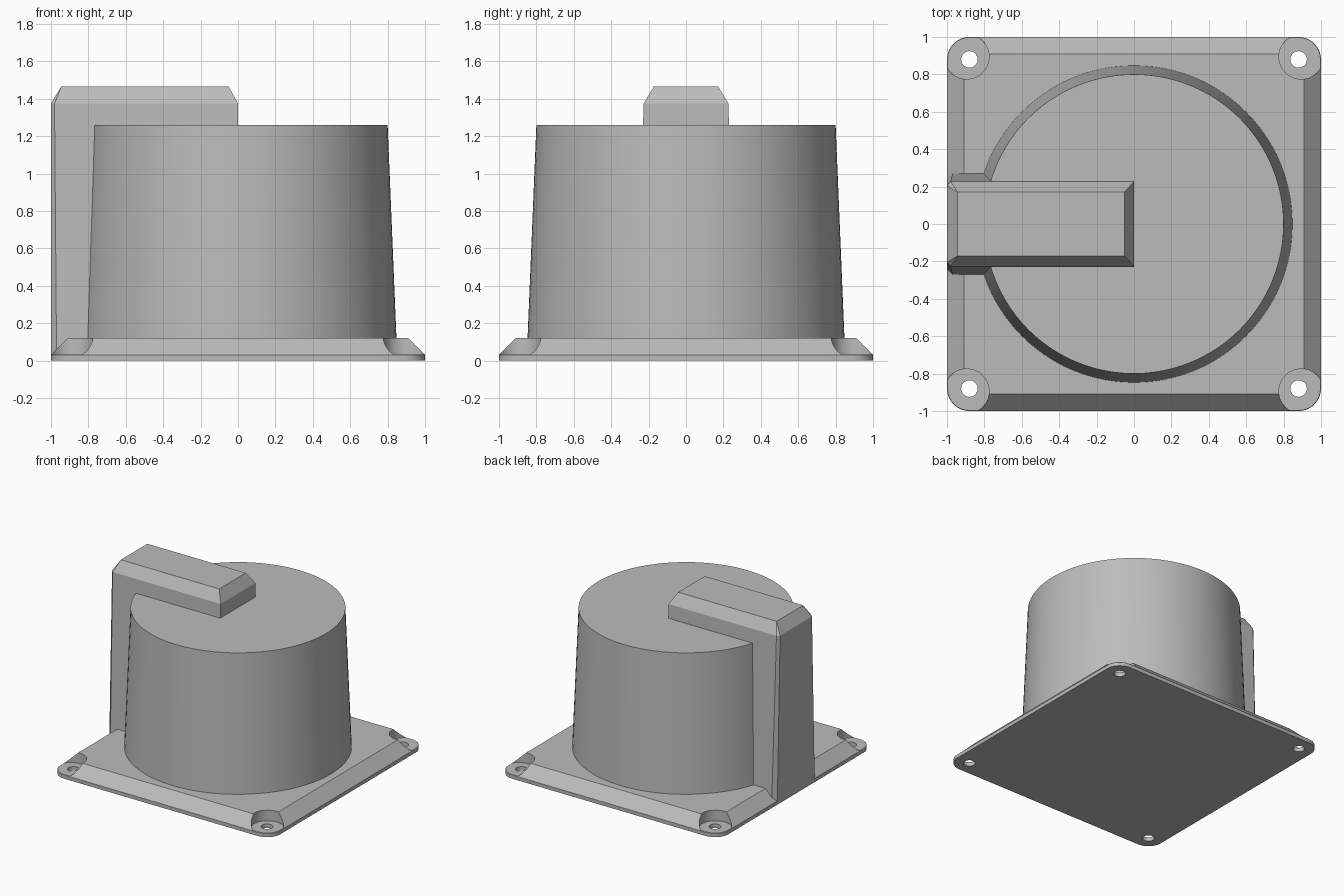
import bpy
import bmesh
from math import cos, sin, pi, radians

if "Cube" in bpy.data.objects:
    bpy.data.objects.remove(bpy.data.objects["Cube"])

GREY = (0.5, 0.5, 0.5, 1)
grey = bpy.data.materials.new("plain grey")
grey.use_nodes = True
grey.diffuse_color = GREY
grey.node_tree.nodes["Principled BSDF"].inputs["Base Color"].default_value = GREY


def loft(name, rings):
    """Closed solid skinned through matching rings of points, bottom to top."""
    bm = bmesh.new()
    loops = [[bm.verts.new(p) for p in ring] for ring in rings]
    n = len(loops[0])
    for low, high in zip(loops, loops[1:]):
        for i in range(n):
            j = (i + 1) % n
            bm.faces.new((low[i], low[j], high[j], high[i]))
    bm.faces.new(loops[0][::-1])
    bm.faces.new(loops[-1])
    bmesh.ops.recalc_face_normals(bm, faces=bm.faces)
    mesh = bpy.data.meshes.new(name)
    bm.to_mesh(mesh)
    bm.free()
    obj = bpy.data.objects.new(name, mesh)
    bpy.context.collection.objects.link(obj)
    mesh.materials.append(grey)
    return obj


def circle(r, z, x=0, y=0, n=96):
    return [(x + r * cos(2 * pi * i / n), y + r * sin(2 * pi * i / n), z) for i in range(n)]


def rounded_square(half, r, z, steps=8):
    ring = []
    for k, (sx, sy) in enumerate(((1, 1), (-1, 1), (-1, -1), (1, -1))):
        for s in range(steps + 1):
            a = pi / 2 * (k + s / steps)
            ring.append((sx * (half - r) + r * cos(a), sy * (half - r) + r * sin(a), z))
    return ring


def arm_ring(x0, x1, w, c, z):
    """Rectangle whose two outer (-x) corners are chamfered by c."""
    return [(x0 + c, -w, z), (x1, -w, z), (x1, w, z),
            (x0 + c, w, z), (x0, w - c, z), (x0, -w + c, z)]


def smooth(obj, angle=25):
    bpy.ops.object.select_all(action='DESELECT')
    obj.select_set(True)
    bpy.context.view_layer.objects.active = obj
    bpy.ops.object.shade_smooth_by_angle(angle=radians(angle))


def cut(obj, cutter):
    mod = obj.modifiers.new("cut", 'BOOLEAN')
    mod.operation = 'DIFFERENCE'
    mod.solver = 'EXACT'
    mod.object = cutter
    bpy.context.view_layer.objects.active = obj
    bpy.ops.object.modifier_apply(modifier=mod.name)
    bpy.data.objects.remove(cutter)


# Flange with sloped rim
flange = loft("mounting_flange", [
    rounded_square(1.0, 0.12, 0),
    rounded_square(1.0, 0.12, 0.03),
    rounded_square(0.91, 0.03, 0.12)])

# Corner screw pockets and through holes
for sx in (-1, 1):
    for sy in (-1, 1):
        x, y = sx * 0.895, sy * 0.895
        cut(flange, loft("pocket_cutter", [circle(0.12, z, x, y, 48) for z in (0.033, 0.3)]))
        x, y = sx * 0.88, sy * 0.88
        cut(flange, loft("hole_cutter", [circle(0.044, z, x, y, 32) for z in (-0.1, 0.2)]))
smooth(flange)

# Tapered drum
drum = loft("drum_housing", [circle(0.848, 0.1), circle(0.8, 1.26)])
smooth(drum)

# Side column, drafted towards the top
loft("side_column", [
    arm_ring(-1, -0.6, 0.272, 0.03, 0.03),
    arm_ring(-1, -0.6, 0.23, 0.02, 1.26)])

# Overhead arm with bevelled top
loft("overhead_arm", [
    arm_ring(-1, 0, 0.23, 0.02, 1.26),
    arm_ring(-1, 0, 0.226, 0.02, 1.375),
    arm_ring(-0.945, -0.05, 0.172, 0.001, 1.465)])
